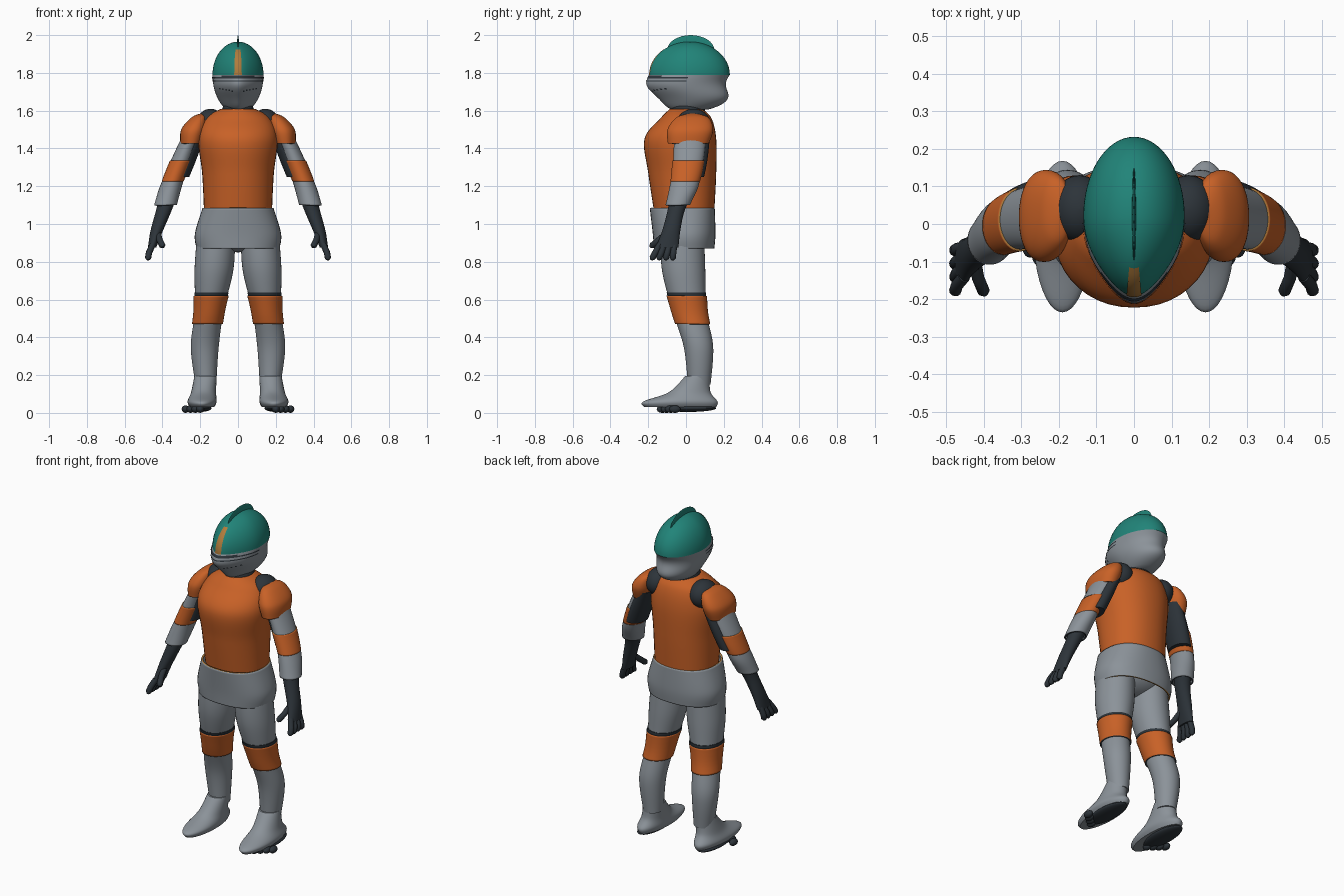
import bpy
import math
from mathutils import Vector

cube = bpy.data.objects.get("Cube")
if cube:
    bpy.data.objects.remove(cube, do_unlink=True)


def material(name, red, green, blue):
    mat = bpy.data.materials.new(name)
    mat.use_nodes = True
    colour = (red, green, blue, 1)
    mat.diffuse_color = colour
    mat.node_tree.nodes["Principled BSDF"].inputs["Base Color"].default_value = colour
    return mat


ORANGE = material("orange armour", .58, .12, .02)
TEAL = material("teal helmet", .015, .23, .19)
GREY = material("grey plate", .26, .29, .32)
DARK = material("dark undersuit", .026, .034, .042)
TAN = material("tan trim", .43, .2, .045)


def smooth(keys, steps=8):
    """Smooth curve through oval rings, each (centre x, centre y, z, radius x, radius y)."""
    keys = [Vector(key) for key in keys]
    last = len(keys) - 1
    tangents = [(keys[min(i + 1, last)] - keys[max(i - 1, 0)]) / 2 for i in range(last + 1)]
    rings = []
    for i in range(last):
        start, end = keys[i], keys[i + 1]
        for step in range(steps):
            t = step / steps
            ease = t * t * (3 - 2 * t)
            bend = tangents[i] * t * (1 - t) ** 2 - tangents[i + 1] * t * t * (1 - t)
            rings.append(start + (end - start) * ease + bend)
    return rings + [keys[last]]


def ring_at(path, z):
    pairs = list(zip(path, path[1:]))
    low, high = next((pair for pair in pairs if z <= pair[1][2]), pairs[-1])
    return low + (high - low) * ((z - low[2]) / (high[2] - low[2]))


def ring_point(ring, angle, power=2, pinch=0):
    """Point on a superellipse; pinch narrows its front half."""
    cos, sin = math.cos(angle), math.sin(angle)
    x = math.copysign(abs(cos) ** (2 / power), cos) * ring[3]
    y = math.copysign(abs(sin) ** (2 / power), sin) * ring[4]
    return (ring[0] + x * (1 - pinch * max(0, -sin) ** 2), ring[1] + y, ring[2])


def add_mirror(obj):
    obj.modifiers.new("mirror", 'MIRROR')


def make(name, verts, faces, mats):
    mesh = bpy.data.meshes.new(name)
    mesh.from_pydata(verts, [], faces)
    for mat in mats:
        mesh.materials.append(mat)
    mesh.shade_smooth()
    mesh.set_sharp_from_angle(angle=math.radians(40))
    obj = bpy.data.objects.new(name, mesh)
    bpy.context.collection.objects.link(obj)
    return obj


def loft(name, rings, mats, mirror=False, power=2, pinch=0, shell=False, sides=40):
    """Skin stacked rings; a shell has open ends and a rim in the second material."""
    verts = [ring_point(ring, math.tau * i / sides, power, pinch)
             for ring in rings for i in range(sides)]
    faces = []
    for row in range(0, len(verts) - sides, sides):
        for i in range(sides):
            j = (i + 1) % sides
            faces.append((row + i, row + j, row + sides + j, row + sides + i))
    if not shell:
        faces.append(tuple(reversed(range(sides))))
        faces.append(tuple(range(len(verts) - sides, len(verts))))
    obj = make(name, verts, faces, mats)
    if shell:
        solid = obj.modifiers.new("thickness", 'SOLIDIFY')
        solid.thickness, solid.offset, solid.material_offset_rim = .01, -1, 1
    if mirror:
        add_mirror(obj)
    return obj


def ellipsoid(name, centre, size, mat, mirror=False):
    rings = []
    for step in range(17):
        angle = math.pi * step / 16
        around = max(math.sin(angle), .01)
        rings.append((centre[0], centre[1], centre[2] - size[2] * math.cos(angle),
                      size[0] * around, size[1] * around))
    loft(name, rings, [mat], mirror)


def limb_part(name, path, bottom, top, mats, grow=0, flare=0, shift=(0, 0), shell=False):
    """Slice of a limb path, grown outward, with an optional flare at the bottom."""
    rings = []
    for step in range(17):
        t = step / 16
        extra = grow + flare * (1 - t)
        ring = ring_at(path, bottom + (top - bottom) * t)
        rings.append(ring + Vector((*shift, 0, extra, extra)))
    loft(name, rings, mats, mirror=True, shell=shell)


# Torso, neck and hips
loft("breastplate", smooth([(0, -.01, 1.07, .18, .16), (0, -.02, 1.27, .19, .18),
                            (0, -.03, 1.45, .21, .19), (0, 0, 1.56, .17, .135),
                            (0, 0, 1.61, .09, .085)]), [ORANGE], power=2.2, pinch=.08)
loft("skirt_plate", smooth([(0, -.01, .87, .22, .16), (0, -.01, .95, .228, .166),
                            (0, -.02, 1.085, .188, .172)]), [GREY, TAN], power=2.3, shell=True)
ellipsoid("pelvis", (0, -.015, .98), (.2, .14, .13), GREY)
ellipsoid("neck", (0, .01, 1.6), (.085, .09, .06), DARK)
ellipsoid("shoulder_undersuit", (.145, .04, 1.53), (.075, .09, .08), DARK, mirror=True)

# Legs
LEG = smooth([(.17, .07, .15, .055, .06), (.176, .066, .35, .074, .078),
              (.152, .018, .54, .076, .09), (.127, -.013, .76, .103, .115),
              (.115, -.02, .96, .1, .115)])
limb_part("shins", LEG, .15, .5, [GREY])
limb_part("knee_guards", LEG, .47, .62, [ORANGE, DARK], grow=.008, shell=True)
limb_part("knee_gaskets", LEG, .61, .637, [DARK], grow=.003)
limb_part("thighs", LEG, .6, .96, [GREY])

# Boots, with dark soles and toes below
loft("boots", smooth([(.19, -.03, .03, .064, .19), (.19, -.03, .06, .077, .197),
                      (.182, .02, .11, .066, .11), (.172, .06, .195, .059, .064)]),
     [GREY], mirror=True)
ellipsoid("foot_soles", (.2, .01, .025), (.06, .15, .02), DARK, mirror=True)
for toe in range(4):
    ellipsoid(f"toes_{toe + 1}", (.2 + .026 * toe, -.125 + .022 * toe, .02),
              (.02, .03, .02), DARK, mirror=True)

# Arms
ARM = smooth([(.455, -.1, .875, .022, .06), (.43, -.078, .965, .033, .048),
              (.39, -.05, 1.08, .042, .046), (.355, -.01, 1.2, .052, .07),
              (.304, .012, 1.33, .054, .08), (.245, .022, 1.47, .048, .085)])
limb_part("gloves", ARM, .875, 1.15, [DARK])
limb_part("forearm_cuffs", ARM, 1.1, 1.24, [GREY, DARK], grow=.002, flare=.014, shell=True)
limb_part("elbow_bands", ARM, 1.225, 1.335, [ORANGE, TAN], grow=.005, shell=True)
limb_part("upper_arms", ARM, 1.3, 1.47, [GREY])
limb_part("inner_sleeves", ARM, 1.25, 1.47, [DARK], shift=(-.025, .02))
loft("pauldrons", smooth([(.248, .012, 1.425, .057, .108), (.234, .023, 1.5, .067, .121),
                          (.205, .034, 1.565, .04, .083), (.188, .035, 1.587, .003, .005)]),
     [ORANGE, DARK], mirror=True, power=2.2, shell=True)

# Fingers and thumb
curve = bpy.data.curves.new("fingers", 'CURVE')
curve.dimensions = '3D'
curve.bevel_depth = .0165
curve.use_fill_caps = True
curve.materials.append(DARK)
digits = [(Vector((.452, -.14 + .026 * i, .89)), Vector((.476, -.178 + .036 * i, .82)))
          for i in range(4)]
digits.append((Vector((.425, -.09, .96)), Vector((.4, -.18, .885))))
for root, tip in digits:
    knuckle = root.lerp(tip, .6) + Vector((.005, 0, 0))
    end = tip + (tip - knuckle).normalized() * .012
    spline = curve.splines.new('POLY')
    spline.points.add(3)
    for point, place in zip(spline.points, (root, knuckle, tip, end)):
        point.co = (*place, 1)
    spline.points[-1].radius = .4
finger_obj = bpy.data.objects.new("fingers", curve)
bpy.context.collection.objects.link(finger_obj)
add_mirror(finger_obj)

# Helmet: rounded dome over a tapering face guard
BROW, CROWN, CHIN = 1.79, 1.965, 1.605
PINCH = .32


def helmet_ring(z, grow=0):
    if z > BROW:
        t = (z - BROW) / (CROWN - BROW)
        width = depth = math.sqrt(max(1 - t * t, .0004))
        lean = 0
    else:
        t = (BROW - z) / (BROW - CHIN)
        width, depth = math.sqrt(1 - .8 * t ** 2), math.sqrt(1 - .8 * t ** 3)
        lean = math.sin(math.tau * t)
    return (0, .02 - .02 * lean, z, .135 * width + grow, .212 * depth + grow)


guard = [helmet_ring(CHIN + (BROW - CHIN) * i / 20) for i in range(21)]
dome = [helmet_ring(BROW + (CROWN - BROW) * math.sin(math.pi / 2 * i / 20)) for i in range(21)]
loft("face_guard", guard, [GREY], pinch=PINCH, sides=64)
loft("helmet_dome", dome, [TEAL], pinch=PINCH, sides=64)
ellipsoid("helmet_crest", (0, .025, 1.92), (.006, .125, .08), TEAL)


def helmet_plate(name, middle, half, bottom, height, mat, columns=32, rows=12):
    """Thin painted plate that follows the helmet; angles in degrees from the front."""
    verts, faces = [], []
    for row in range(rows + 1):
        ring = helmet_ring(bottom + height * row / rows, grow=.003)
        for column in range(columns + 1):
            angle = middle - 90 + half * (2 * column / columns - 1)
            verts.append(ring_point(ring, math.radians(angle), pinch=PINCH))
    across = columns + 1
    for row in range(rows):
        for column in range(columns):
            corner = row * across + column
            faces.append((corner, corner + 1, corner + across + 1, corner + across))
    make(name, verts, faces, [mat])


helmet_plate("helmet_stripe", 0, 12, BROW, .135, TAN)
helmet_plate("upper_visor_slit", 0, 90, .98 * BROW + .017, .007, DARK)
helmet_plate("lower_visor_slit", 0, 90, .98 * BROW, .006, DARK)
helmet_plate("eye_slit", 0, 48, BROW - .014, .009, DARK)
for side in (-1, 1):
    for hole in range(5):
        helmet_plate(f"breath_hole_{hole + 1}", side * (20 + 9 * hole), 2,
                     1.7 + .003 * hole, .008, DARK, columns=2, rows=2)
